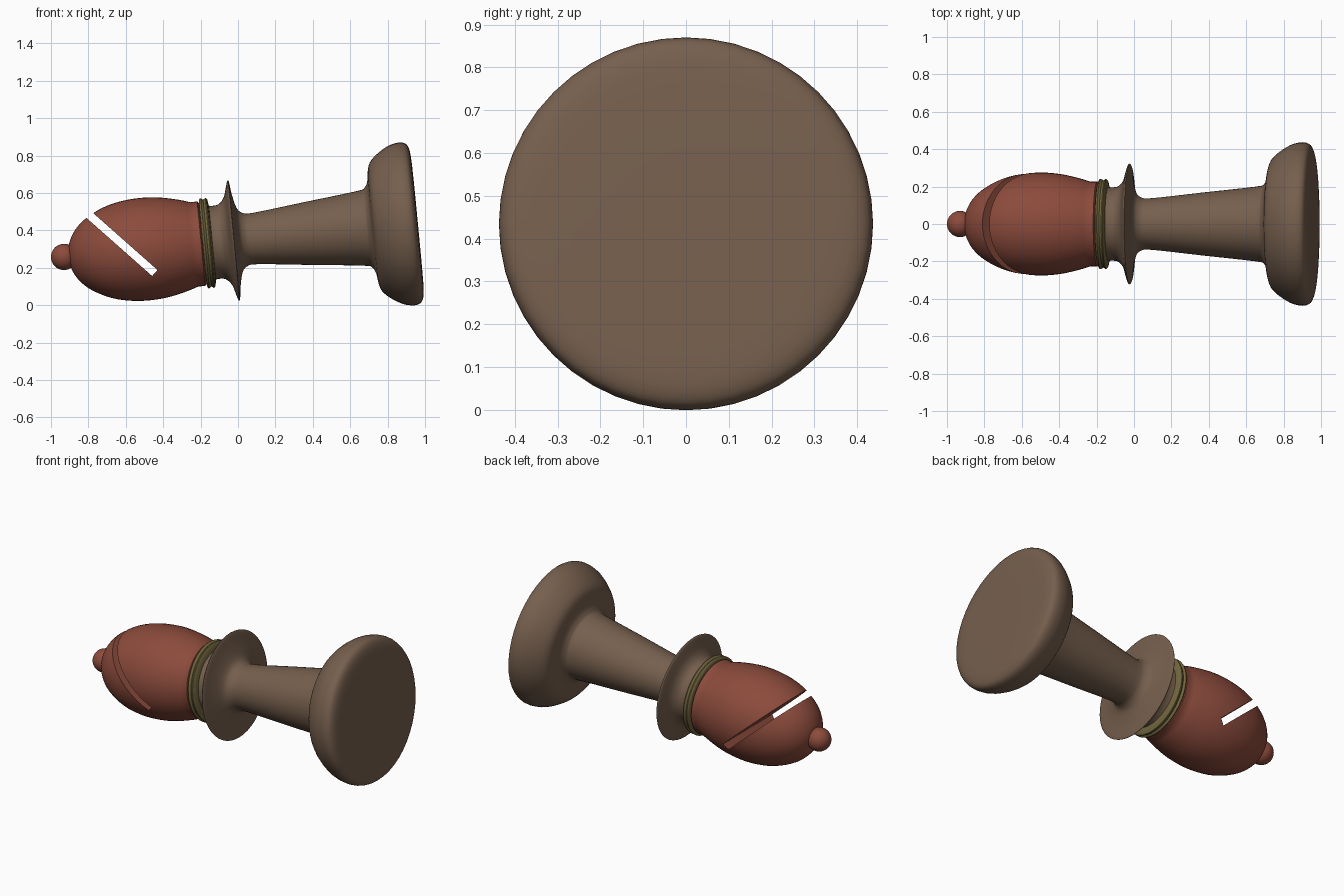
import bpy, bmesh, math
from mathutils import Matrix, Vector

if "Cube" in bpy.data.objects:
    bpy.data.objects.remove(bpy.data.objects["Cube"])

# Piece lies on its side: the turning axis runs from the finial to the base
TILT = math.radians(5.5)
AXIS = Matrix.Translation((-0.93, 0, 0.258)) @ Matrix.Rotation(math.pi / 2 - TILT, 4, 'Y')


def material(name, rgb):
    m = bpy.data.materials.new(name)
    m.diffuse_color = (*rgb, 1)
    m.use_nodes = True
    m.node_tree.nodes["Principled BSDF"].inputs["Base Color"].default_value = m.diffuse_color
    return m


def smooth_profile(pts, steps):
    """Catmull-Rom curve through (distance along axis, radius) points."""
    p = [Vector(q) for q in pts]
    p = [p[0]] + p + [p[-1]]
    out = []
    for a, b, c, d in zip(p, p[1:], p[2:], p[3:]):
        for i in range(steps):
            t = i / steps
            out.append(0.5 * (2 * b + (c - a) * t + (2 * a - 5 * b + 4 * c - d) * t * t
                              + (3 * b - a - 3 * c + d) * t ** 3))
    return out + [p[-1]]


def lathe(name, pts, mat, steps=3, sides=48):
    bm = bmesh.new()
    rings = []
    for t, r in smooth_profile(pts, steps):
        if r < 1e-4:
            rings.append([bm.verts.new((0, 0, t))] * sides)
        else:
            rings.append([bm.verts.new((r * math.cos(k * math.tau / sides),
                                        r * math.sin(k * math.tau / sides), t))
                          for k in range(sides)])
    for a, b in zip(rings, rings[1:]):
        for k in range(sides):
            n = (k + 1) % sides
            bm.faces.new(list(dict.fromkeys((a[k], a[n], b[n], b[k]))))
    bmesh.ops.recalc_face_normals(bm, faces=bm.faces)
    bm.transform(AXIS)
    me = bpy.data.meshes.new(name)
    bm.to_mesh(me)
    bm.free()
    me.materials.append(mat)
    ob = bpy.data.objects.new(name, me)
    bpy.context.collection.objects.link(ob)
    return ob


brown = material("brown_wood", (0.18, 0.115, 0.075))
red = material("red_paint", (0.26, 0.07, 0.045))
olive = material("olive_ring", (0.17, 0.135, 0.05))

# Finial ball
finial = lathe("finial", [(-0.07 * math.cos(a * math.pi / 12), 0.07 * math.sin(a * math.pi / 12))
                          for a in range(12)] + [(0.07, 0)], red, 2)

# Egg-shaped head, closed at both ends
head = lathe("head", [(0.025, 0), (0.03, 0.055), (0.05, 0.105), (0.085, 0.152), (0.14, 0.197),
                      (0.23, 0.242), (0.33, 0.267), (0.437, 0.275), (0.54, 0.267),
                      (0.64, 0.245), (0.70, 0.226), (0.75, 0.207), (0.76, 0)], red)

# Double-lipped neck ring
ring = lathe("neck_ring", [(0.742, 0.2), (0.747, 0.233), (0.757, 0.242), (0.769, 0.233),
                           (0.781, 0.241), (0.791, 0.233), (0.797, 0.195)], olive, 2)

# Collar, stem and base turned as one piece
body = lathe("collar_stem_and_base", [
    (0.79, 0.2), (0.815, 0.196), (0.85, 0.202), (0.88, 0.235), (0.897, 0.29), (0.906, 0.318),
    (0.915, 0.317), (0.924, 0.25), (0.942, 0.175), (0.97, 0.144), (1.03, 0.138), (1.3, 0.168),
    (1.59, 0.2), (1.635, 0.215), (1.653, 0.25), (1.66, 0.3), (1.675, 0.345), (1.715, 0.385),
    (1.775, 0.422), (1.825, 0.436), (1.862, 0.434), (1.885, 0.415), (1.897, 0.36),
    (1.9, 0.2), (1.9, 0)], brown)

# Slanted slot cut through the head
bpy.ops.mesh.primitive_cube_add(size=1, location=(-0.707, 0, 0.404),
                                rotation=(0, math.radians(41.5), 0))
cutter = bpy.context.object
cutter.name = "slot_cutter"
cutter.scale = (0.7, 1, 0.043)
cutter.data.materials.append(red)
cutter.hide_render = True
bpy.context.view_layer.update()
mod = head.modifiers.new("slot", 'BOOLEAN')
mod.operation, mod.solver, mod.object = 'DIFFERENCE', 'EXACT', cutter
bpy.context.view_layer.objects.active = head
bpy.ops.object.modifier_apply(modifier="slot")
bpy.data.objects.remove(cutter)

# Smooth shading with crisp slot edges
for ob in (finial, head, ring, body):
    bpy.ops.object.select_all(action='DESELECT')
    ob.select_set(True)
    bpy.context.view_layer.objects.active = ob
    bpy.ops.object.shade_smooth_by_angle(angle=math.radians(40))
